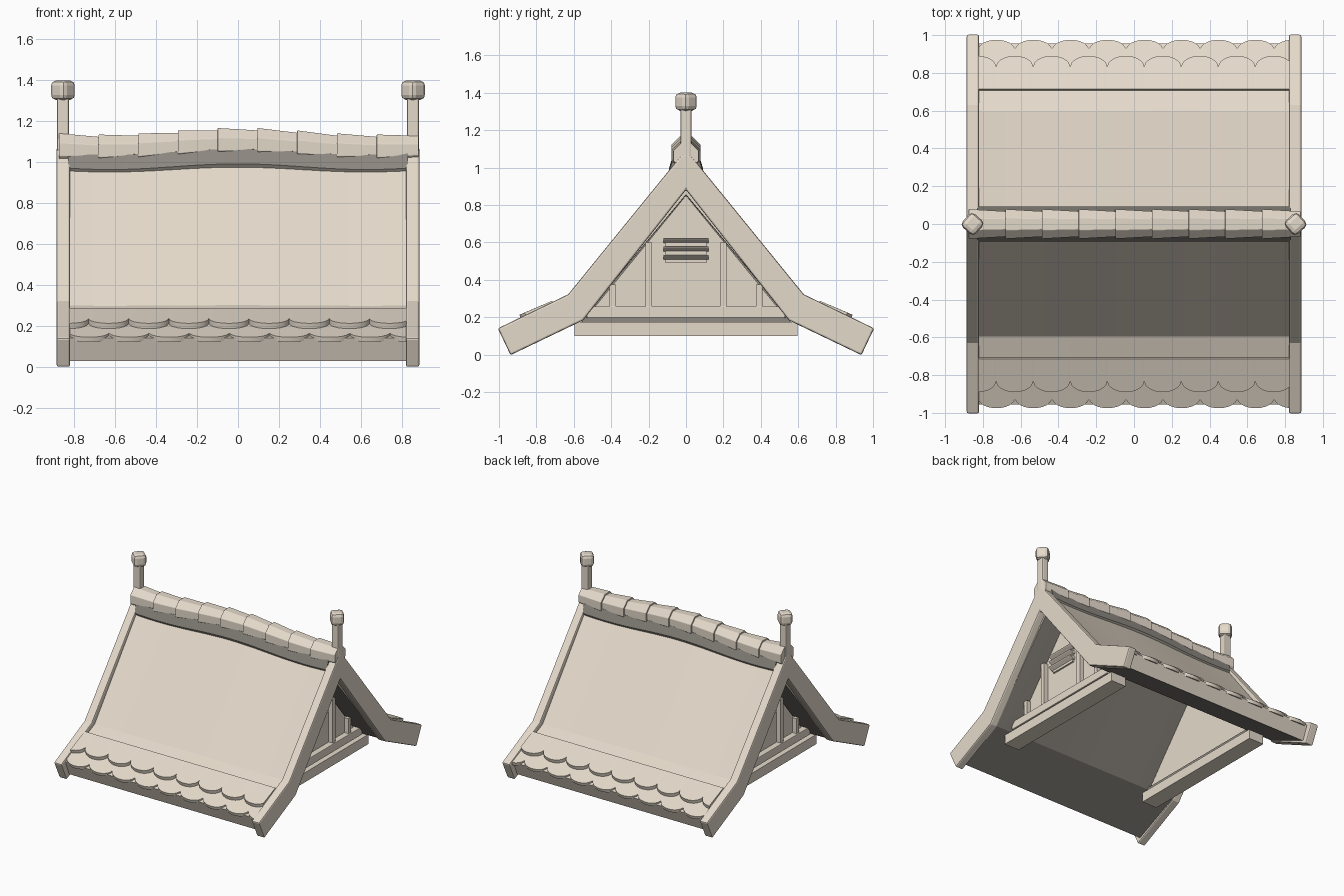
import bpy, bmesh, math

if "Cube" in bpy.data.objects:
    bpy.data.objects.remove(bpy.data.objects["Cube"])


def material(name, rgb):
    m = bpy.data.materials.new(name)
    m.diffuse_color = (*rgb, 1)
    m.use_nodes = True
    m.node_tree.nodes["Principled BSDF"].inputs["Base Color"].default_value = m.diffuse_color
    return m


BEIGE = material("warm_beige", (0.78, 0.70, 0.595))
DARK = material("dark_taupe", (0.27, 0.25, 0.22))


def make(name, bm, bevel=0.0, smooth=False, mat=BEIGE):
    bmesh.ops.recalc_face_normals(bm, faces=bm.faces)
    mesh = bpy.data.meshes.new(name)
    bm.to_mesh(mesh)
    bm.free()
    mesh.materials.append(mat)
    ob = bpy.data.objects.new(name, mesh)
    bpy.context.collection.objects.link(ob)
    if bevel:
        mod = ob.modifiers.new("bevel", 'BEVEL')
        mod.width, mod.segments, mod.limit_method = bevel, 2, 'ANGLE'
    if smooth:
        bpy.context.view_layer.objects.active = ob
        ob.select_set(True)
        bpy.ops.object.shade_smooth_by_angle(angle=math.radians(25))
        ob.select_set(False)
    return ob


def loft(name, sections, bevel=0.0, smooth=False, mat=BEIGE):
    """Join closed (x, y, z) sections and cap both ends."""
    bm = bmesh.new()
    rings = [[bm.verts.new(p) for p in s] for s in sections]
    n = len(rings[0])
    for a, b in zip(rings, rings[1:]):
        for i in range(n):
            j = (i + 1) % n
            bm.faces.new((a[i], a[j], b[j], b[i]))
    bm.faces.new(rings[0])
    bm.faces.new(rings[-1])
    return make(name, bm, bevel, smooth, mat)


def slab(name, profile, x0, x1, bevel=0.0, mat=BEIGE):
    return loft(name, [[(x, y, z) for y, z in profile] for x in (x0, x1)], bevel, mat=mat)


def box(name, x0, x1, y0, y1, z0, z1, bevel=0.0, mat=BEIGE):
    return slab(name, [(y0, z0), (y1, z0), (y1, z1), (y0, z1)], x0, x1, bevel, mat)


def mirrored(right):
    """Complete a right-half outline that starts and ends on y = 0."""
    return right + [(-y, z) for y, z in right[-2:0:-1]]


def wave(x):
    return 0.014 * math.cos(2 * math.pi * x / 1.25)


# Roof shell: steep slopes with flared eaves, wavy ridge and dark underside
shell = mirrored([(0, 1.075), (0.595, 0.30), (0.955, 0.14),
                  (0.91, 0.03), (0.555, 0.19), (0, 0.86)])
xs = [-0.83 + 1.66 * i / 24 for i in range(25)]
roof = loft("roof_shell", [[(x, y, z + wave(x) * max(0, z - 0.2)) for y, z in shell]
                           for x in xs], smooth=True)
roof.data.materials.append(DARK)
for f in roof.data.polygons:
    f.material_index = int(f.normal.z < -0.5)

# Dark ridge board below the ridge tiles, with an undercut lower edge
board = mirrored([(0, 1.06), (0.07, 1.05), (0.092, 0.978), (0.078, 0.945), (0, 0.945)])
loft("ridge_board", [[(x, y, z + wave(x)) for y, z in board] for x in xs], mat=DARK)

# Ridge tiles: overlapping tapered octagonal barrels
for k in range(9):
    x0 = -0.875 + 0.194 * k
    secs = []
    for x, r in ((x0, 0.085), (x0 + 0.205, 0.072)):
        zc = 1.068 + wave(x) + 0.008 * math.cos(x * 2)
        secs.append([(x, r * math.cos(a), zc + r * math.sin(a))
                     for a in [math.radians(22.5 + 45 * i) for i in range(8)]])
    loft("ridge_tile", secs, bevel=0.003)


# Scalloped tile rows along both eaves
def scallop_row(name, side, y_top, z_top, y_tip, z_tip, cusp, depth, thick):
    slope = (z_tip - z_top) / (y_tip - y_top)
    pitch = 0.196
    n = 336
    secs = []
    for i in range(n + 1):
        x = -0.823 + 1.646 * i / n
        u = ((x - cusp) / pitch) % 1.0
        y = y_tip - depth * (1 - math.sqrt(max(0, 1 - (2 * u - 1) ** 2)))
        z = z_top + slope * (y - y_top)
        secs.append([(x, side * (y_top + 0.008), z_top), (x, side * y, z),
                     (x, side * (y - 0.008), z - thick),
                     (x, side * y_top, z_top - thick - 0.015)])
    loft(name, secs)


for s in (-1, 1):
    scallop_row("upper_eave_tiles", s, 0.706, 0.288, 0.89, 0.213, -0.73, 0.06, 0.026)
    scallop_row("lower_eave_tiles", s, 0.76, 0.238, 0.975, 0.145, -0.63, 0.055, 0.024)

# Barge board outline
barge = mirrored([(0, 1.075), (0.03, 1.06), (0.63, 0.322), (1.006, 0.14),
                  (0.938, -0.003), (0.55, 0.183), (0, 0.88)])

for s in (-1, 1):
    # Barge boards
    slab("barge_board", barge, s * 0.82, s * 0.886, bevel=0.01)

    # Finial post and cap
    box("finial_post", s * 0.825, s * 0.885, -0.03, 0.03, 1.0, 1.33, bevel=0.01)
    bm = bmesh.new()
    bmesh.ops.create_cube(bm, size=1)
    for v in bm.verts:
        v.co = (v.co.x * 0.096, v.co.y * 0.096, v.co.z * 0.097)
    cap = make("finial_cap", bm, bevel=0.025)
    cap.location = (s * 0.855, 0, 1.3515)
    cap.rotation_euler.z = s * math.radians(42)

    # Gable wall with a thin dark reveal around it
    slab("gable_reveal", [(-0.56, 0.175), (0.56, 0.175), (0, 0.87)],
         s * 0.61, s * 0.64, mat=DARK)
    slab("gable_wall", [(-0.535, 0.197), (0.535, 0.197), (0, 0.85)], s * 0.60, s * 0.655)

    # Sill beam, dark shadow strip and upper beam
    box("gable_sill", s * 0.58, s * 0.71, -0.597, 0.597, 0.10, 0.175)
    box("shadow_strip", s * 0.59, s * 0.665, -0.555, 0.555, 0.17, 0.20, mat=DARK)
    box("gable_beam", s * 0.64, s * 0.70, -0.53, 0.53, 0.195, 0.258, bevel=0.005)

    # Timber studs
    for t in (-1, 1):
        box("tall_stud", s * 0.64, s * 0.69, t * 0.182, t * 0.217, 0.25, 0.60)
        box("short_stud", s * 0.64, s * 0.69, t * 0.375, t * 0.408, 0.25, 0.375)

    # Louvred vent with slats tilted downward
    box("vent_back", s * 0.64, s * 0.668, -0.11, 0.11, 0.49, 0.62)
    for z in (0.52, 0.565, 0.61):
        loft("vent_slat", [[(s * 0.645, y, z + 0.012), (s * 0.70, y, z + 0.012),
                            (s * 0.695, y, z + 0.006), (s * 0.665, y, z - 0.013),
                            (s * 0.645, y, z - 0.013)] for y in (-0.12, 0.12)])
